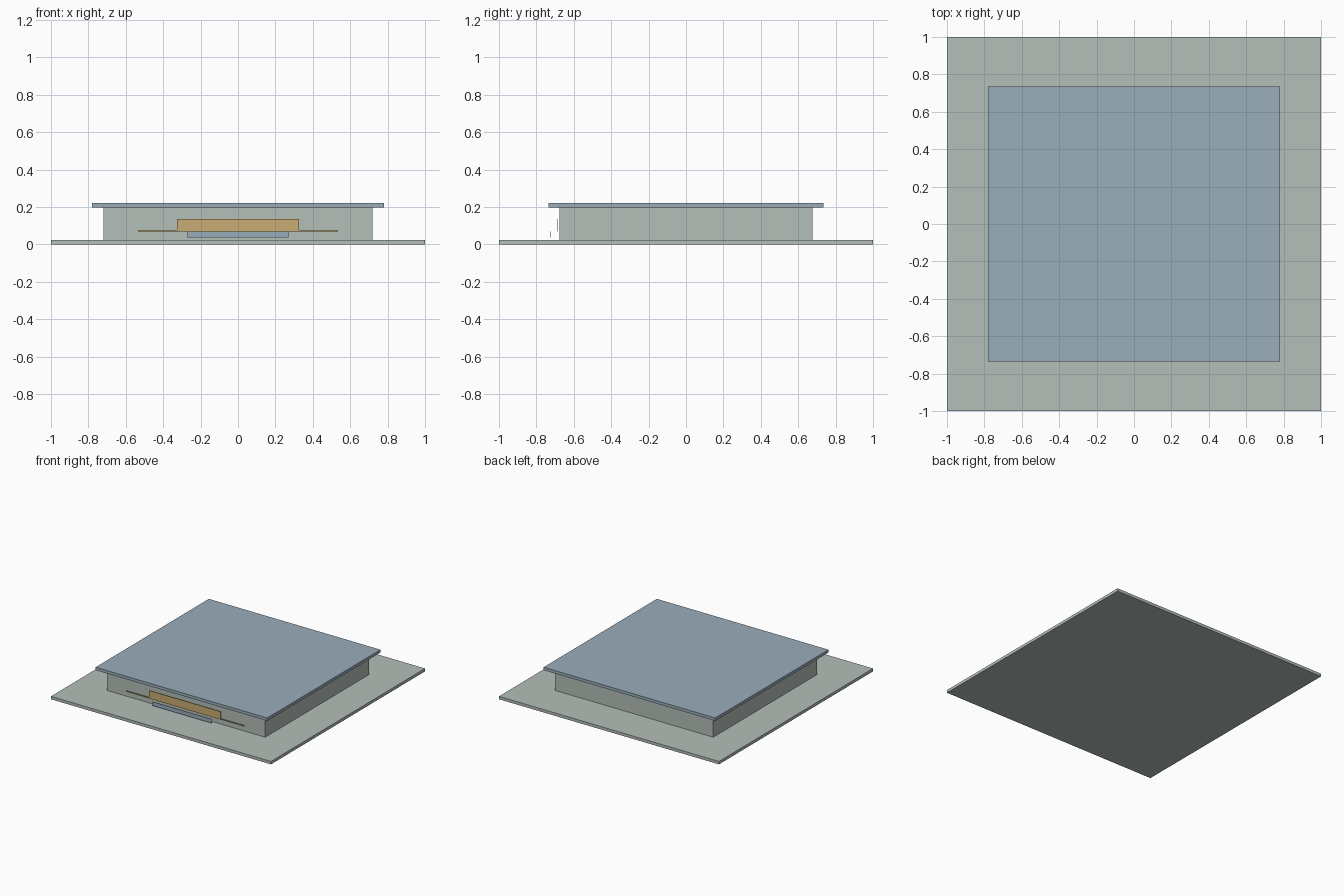
import bpy

cube = bpy.data.objects.get("Cube")
if cube:
    bpy.data.objects.remove(cube, do_unlink=True)


def material(name, colour):
    mat = bpy.data.materials.new(name)
    mat.use_nodes = True
    mat.diffuse_color = (*colour, 1)
    mat.node_tree.nodes["Principled BSDF"].inputs["Base Color"].default_value = (*colour, 1)
    return mat


def block(name, mat, half_x, y_range, z_range):
    """Box centred on x, spanning the given y and z ranges."""
    y0, y1 = y_range
    z0, z1 = z_range
    bpy.ops.mesh.primitive_cube_add(size=1)
    obj = bpy.context.object
    obj.name = name
    for v in obj.data.vertices:
        v.co.x *= 2 * half_x
        v.co.y = y1 if v.co.y > 0 else y0
        v.co.z = z1 if v.co.z > 0 else z0
    obj.data.materials.append(mat)
    return obj


stone = material("pale grey green", (0.456, 0.521, 0.479))
blue = material("slate blue", (0.319, 0.418, 0.491))
tan = material("warm tan", (0.578, 0.413, 0.171))

# Ground slab, walls and overhanging flat roof
block("ground_slab", stone, 1.0, (-1, 1), (0, 0.024))
block("walls", stone, 0.72, (-0.675, 0.675), (0.024, 0.197))
block("roof", blue, 0.78, (-0.735, 0.735), (0.197, 0.221))

# Small fitting hidden under the roof
block("ceiling_fitting", blue, 0.007, (-0.007, 0.007), (0.178, 0.192))

# Thin panels standing just off the front wall
block("front_panel", tan, 0.325, (-0.691, -0.688), (0.07, 0.135))
block("front_rail", tan, 0.535, (-0.690, -0.687), (0.069, 0.078))
block("lower_panel", blue, 0.27, (-0.724, -0.721), (0.037, 0.07))
